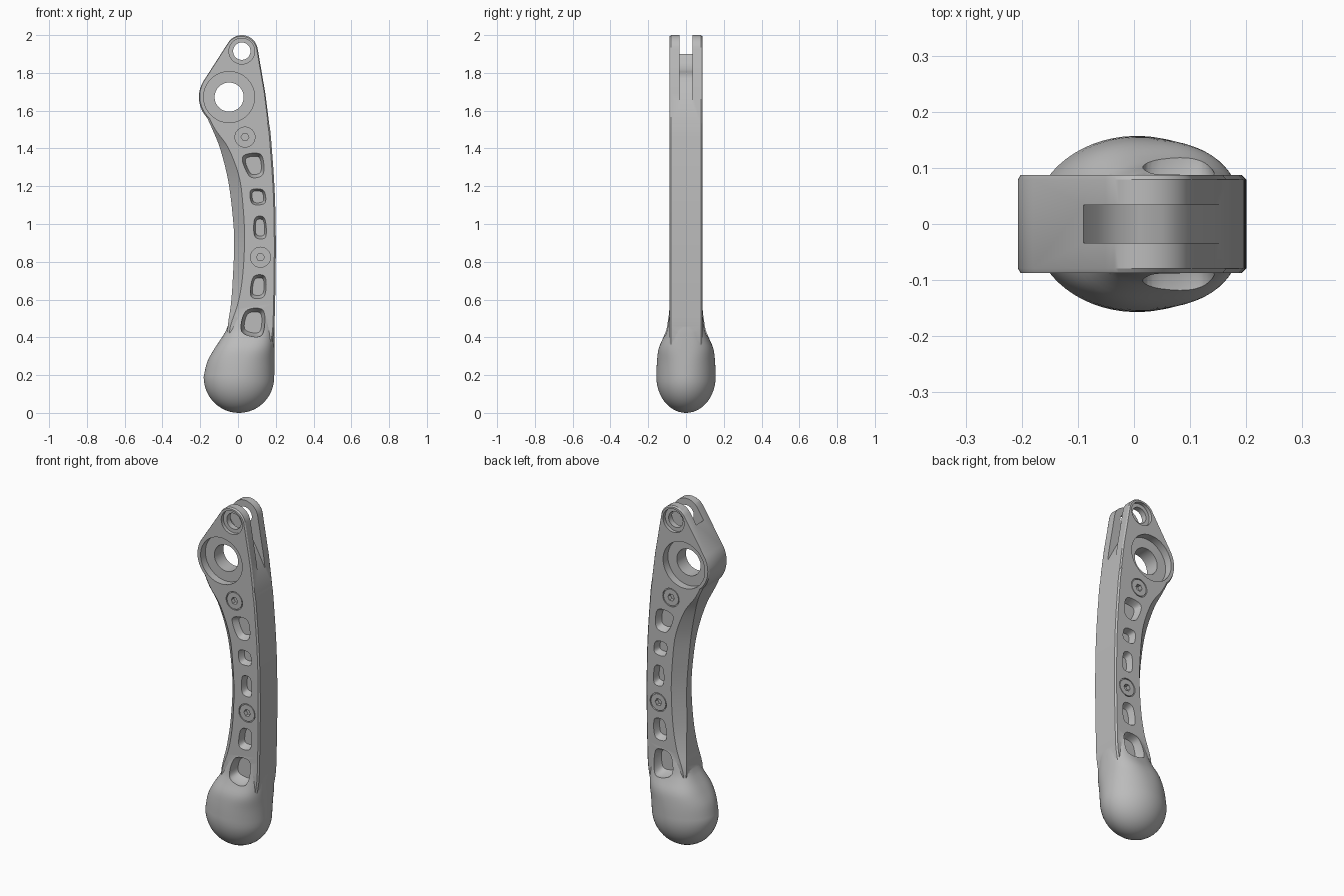
import bpy, bmesh, math
from mathutils import Vector
from mathutils.geometry import convex_hull_2d

if "Cube" in bpy.data.objects:
    bpy.data.objects.remove(bpy.data.objects["Cube"], do_unlink=True)

H = 0.087  # half thickness of the lever

metal = bpy.data.materials.new("satin_grey")
metal.use_nodes = True
metal.diffuse_color = (0.5, 0.5, 0.5, 1)
metal.node_tree.nodes["Principled BSDF"].inputs["Base Color"].default_value = (0.5, 0.5, 0.5, 1)


def loft(name, rings):
    """Skin equal-sized closed rings and cap both ends."""
    bm = bmesh.new()
    rows = [[bm.verts.new(p) for p in ring] for ring in rings]
    n = len(rows[0])
    for a, b in zip(rows, rows[1:]):
        for i in range(n):
            j = (i + 1) % n
            bm.faces.new((a[i], a[j], b[j], b[i]))
    bm.faces.new(rows[0])
    bm.faces.new(rows[-1])
    bmesh.ops.recalc_face_normals(bm, faces=bm.faces)
    mesh = bpy.data.meshes.new(name)
    bm.to_mesh(mesh)
    bm.free()
    mesh.materials.append(metal)
    ob = bpy.data.objects.new(name, mesh)
    bpy.context.collection.objects.link(ob)
    return ob


def combine(target, tool, operation):
    tool.hide_render = True
    mod = target.modifiers.new("combine", "BOOLEAN")
    mod.operation, mod.solver, mod.object = operation, "EXACT", tool
    bpy.context.view_layer.objects.active = target
    bpy.ops.object.modifier_apply(modifier=mod.name)
    bpy.data.objects.remove(tool, do_unlink=True)


def spline(rows, steps):
    """Catmull-Rom samples through rows of numbers."""
    pts = [Vector(r) for r in rows]
    out = []
    for i in range(len(pts) - 1):
        p0, p1, p2 = pts[max(i - 1, 0)], pts[i], pts[i + 1]
        p3 = pts[min(i + 2, len(pts) - 1)]
        for s in range(steps):
            t = s / steps
            out.append(0.5 * (2 * p1 + (p2 - p0) * t + (2 * p0 - 5 * p1 + 4 * p2 - p3) * t * t
                              + (3 * p1 - p0 - 3 * p2 + p3) * t ** 3))
    return out + [pts[-1]]


def circle(x, z, r, n=48):
    return [(x + r * math.cos(math.tau * i / n), z + r * math.sin(math.tau * i / n)) for i in range(n)]


def at_y(points, y, scale=1.0):
    cx = sum(p[0] for p in points) / len(points)
    cz = sum(p[1] for p in points) / len(points)
    return [(cx + (x - cx) * scale, y, cz + (z - cz) * scale) for x, z in points]


def prism(name, points, y0, y1):
    return loft(name, [at_y(points, y0), at_y(points, y1)])


def soften(points, rounds=3):
    """Round polygon corners by repeated corner cutting."""
    cut = 0.2
    for _ in range(rounds):
        out = []
        for i, p in enumerate(points):
            a, b = Vector(p), Vector(points[(i + 1) % len(points)])
            out += [tuple(a.lerp(b, cut)), tuple(a.lerp(b, 1 - cut))]
        points, cut = out, 0.25
    return points


# Curved grip: height, inner edge, outer edge, scallop start, inner edge half width
grip_rows = [
    (0.30, -0.03, 0.165, -0.02, 0.077),
    (0.43, -0.055, 0.19, -0.045, 0.077),
    (0.58, -0.037, 0.196, 0.0, 0.05),
    (0.72, -0.027, 0.199, 0.024, 0.03),
    (0.92, -0.02, 0.2, 0.035, 0.022),
    (1.1, -0.034, 0.197, 0.026, 0.022),
    (1.25, -0.056, 0.19, 0.006, 0.03),
    (1.4, -0.095, 0.179, -0.05, 0.05),
    (1.5, -0.135, 0.17, -0.12, 0.075),
    (1.58, -0.172, 0.155, -0.16, 0.077),
]
B = 0.008
lever = loft("lever", [
    [(xr - B, -H, z), (xr, B - H, z), (xr, H - B, z), (xr - B, H, z),
     (xa, H, z), (xl, w, z), (xl, -w, z), (xa, -H, z)]
    for z, xl, xr, xa, w in spline(grip_rows, 5)])

# Bulbous end: height, left, right, half depth, squareness
knob_rows = [
    (0.19, -0.182, 0.192, 0.157, 2),
    (0.27, -0.163, 0.193, 0.154, 2.15),
    (0.34, -0.125, 0.193, 0.145, 2.5),
    (0.40, -0.085, 0.193, 0.12, 2.8),
    (0.44, -0.062, 0.193, 0.106, 3),
    (0.50, -0.04, 0.19, 0.097, 3),
    (0.60, 0.0, 0.18, 0.08, 3),
]


def knob_ring(z, xl, xr, ry, n):
    def power(v):
        return math.copysign(abs(v) ** (2 / n), v)
    ring = []
    for i in range(64):
        a = math.tau * (i + 0.5) / 64
        ring.append(((xl + xr) / 2 + (xr - xl) / 2 * power(math.cos(a)), ry * power(math.sin(a)), z))
    return ring


bowl = []
for k in (0.3, 1, 2, 3, 4, 5, 6, 7, 8, 9, 10, 11):
    a = k * math.pi / 24
    s = math.sin(a)
    bowl.append(knob_ring(0.19 * (1 - math.cos(a)), 0.005 - 0.187 * s, 0.005 + 0.187 * s, 0.157 * s, 2))
knob = loft("knob", bowl + [knob_ring(*r) for r in spline(knob_rows, 4)])
combine(lever, knob, "UNION")

# Head plate wrapped around the two bores
SMALL, BIG = (0.02, 1.915), (-0.047, 1.672)
outline = circle(*SMALL, 0.085, 64) + circle(*BIG, 0.16, 64) + [(0.145, 1.69), (0.165, 1.53)]
hull = [outline[i] for i in convex_hull_2d(outline)]
head = loft("head", [at_y(hull, y, s) for y, s in
                     ((-H, 0.97), (B - H, 1), (H - B, 1), (H, 0.97))])
combine(lever, head, "UNION")

# Clevis slot open to the top and outer edge
slot = [(-0.09, 1.9), (-0.065, 1.855), (-0.03, 1.82), (0.01, 1.805), (0.05, 1.795),
        (0.08, 1.77), (0.10, 1.735), (0.16, 1.62), (0.3, 1.62), (0.3, 2.1), (-0.2, 2.06)]
combine(lever, prism("slot_cutter", slot, -0.034, 0.034), "DIFFERENCE")

# Bores with counterbores on both faces
for centre, hole, seat, depth in ((SMALL, 0.046, 0.068, 0.02), (BIG, 0.077, 0.135, 0.045)):
    combine(lever, prism("bore_cutter", circle(*centre, hole), -0.3, 0.3), "DIFFERENCE")
    for side in (-1, 1):
        combine(lever, prism("seat_cutter", circle(*centre, seat, 64),
                             side * (H - depth), side * 0.3), "DIFFERENCE")

# Tapered pockets and screws repeated on both faces
pockets = [
    [(0.01, 1.365), (0.13, 1.38), (0.14, 1.255), (0.06, 1.24)],
    [(0.06, 1.185), (0.14, 1.185), (0.15, 1.105), (0.07, 1.1)],
    [(0.085, 1.04), (0.145, 1.04), (0.152, 0.92), (0.083, 0.925)],
    [(0.077, 0.73), (0.15, 0.73), (0.145, 0.607), (0.06, 0.607)],
    [(0.035, 0.55), (0.145, 0.555), (0.135, 0.395), (0.008, 0.42)],
]
screws = [(0.037, 1.46), (0.119, 0.824)]
for side in (-1, 1):
    for corners in pockets:
        p = soften(corners)
        cutter = loft("pocket_cutter", [at_y(p, side * 0.2, 1.03), at_y(p, side * H, 1.03),
                                        at_y(p, side * (H - 0.04), 0.76)])
        combine(lever, cutter, "DIFFERENCE")
    for x, z in screws:
        combine(lever, prism("screw_recess", circle(x, z, 0.053), side * (H - 0.008), side * 0.2), "DIFFERENCE")
        combine(lever, prism("screw_head", circle(x, z, 0.048), side * (H - 0.02), side * (H - 0.001)), "UNION")
        combine(lever, prism("hex_socket", circle(x, z, 0.021, 6), side * (H - 0.025), side * 0.2), "DIFFERENCE")

bpy.ops.object.select_all(action="DESELECT")
lever.select_set(True)
bpy.context.view_layer.objects.active = lever
bpy.ops.object.shade_smooth_by_angle(angle=math.radians(28))
